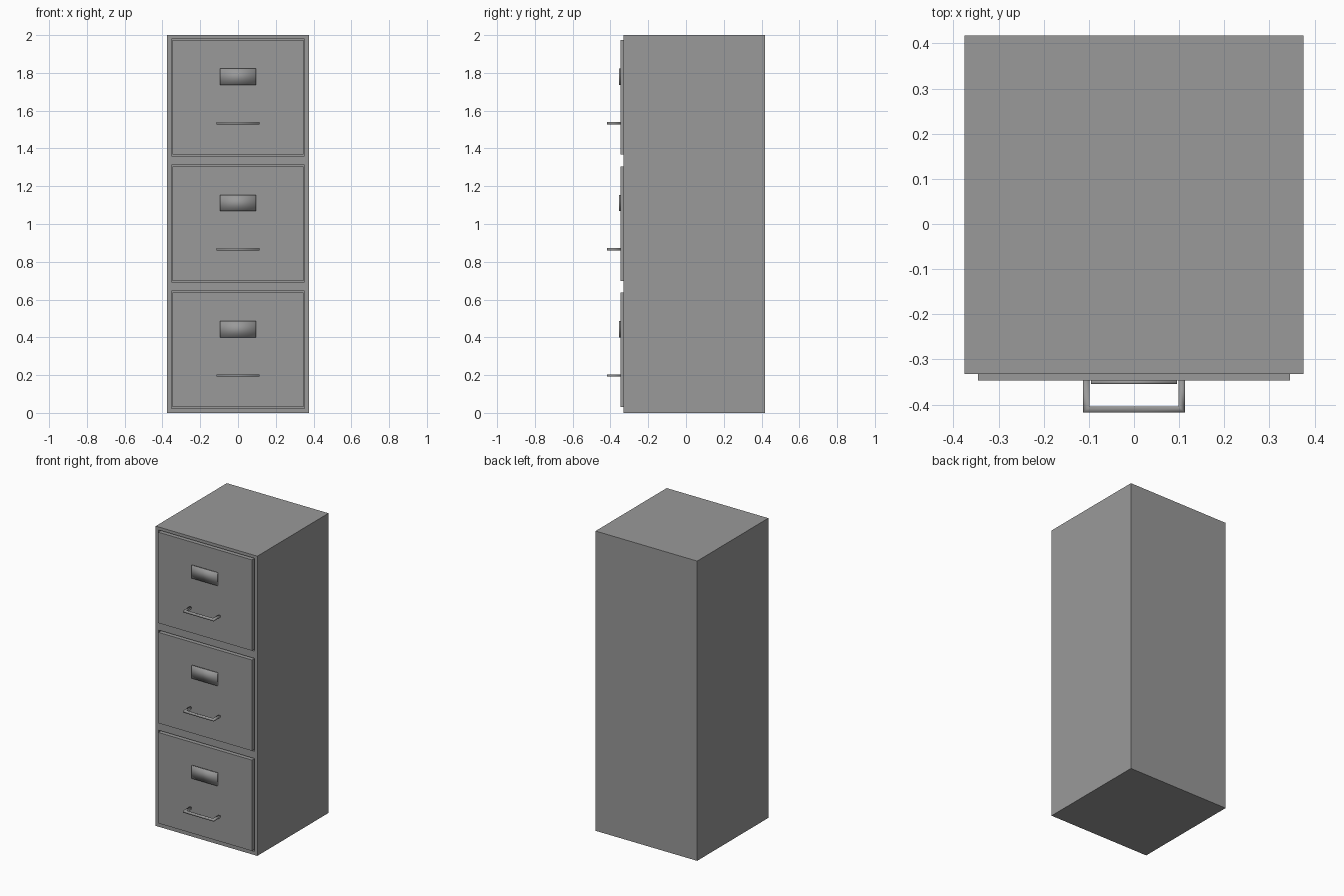
import bpy, bmesh

if "Cube" in bpy.data.objects:
    bpy.data.objects.remove(bpy.data.objects["Cube"])

FRONT = -0.332     # y of the cabinet's front face
PANEL = -0.347     # y of the drawer fronts
PITCH = 0.668

# dark grey painted metal
grey = bpy.data.materials.new("dark_grey")
grey.diffuse_color = (0.32, 0.32, 0.32, 1)
grey.use_nodes = True
grey.node_tree.nodes["Principled BSDF"].inputs["Base Color"].default_value = grey.diffuse_color


def finish(name, bm, smooth=False):
    bmesh.ops.recalc_face_normals(bm, faces=bm.faces)
    for f in bm.faces:
        f.smooth = smooth
    me = bpy.data.meshes.new(name)
    bm.to_mesh(me)
    bm.free()
    me.materials.append(grey)
    ob = bpy.data.objects.new(name, me)
    bpy.context.collection.objects.link(ob)
    return ob


def box(name, x, y, z, smooth=False):
    bm = bmesh.new()
    bmesh.ops.create_cube(bm, size=1)
    for v in bm.verts:
        v.co = [r[0] + (c + 0.5) * (r[1] - r[0]) for c, r in zip(v.co, (x, y, z))]
    return finish(name, bm, smooth)


def pull(name, z, half=0.113, y_out=-0.418, t=0.014, h=0.013):
    """U-shaped bar with mitred corners and a square section."""
    outer = [(-half, PANEL), (-half, y_out), (half, y_out), (half, PANEL)]
    inner = [(-half + t, PANEL), (-half + t, y_out + t),
             (half - t, y_out + t), (half - t, PANEL)]
    bm = bmesh.new()
    rings = [[bm.verts.new((p[0], p[1], z + s * h / 2))
              for p, s in ((o, -1), (o, 1), (i, 1), (i, -1))]
             for o, i in zip(outer, inner)]
    for a, b in zip(rings, rings[1:]):
        for k in range(4):
            n = (k + 1) % 4
            bm.faces.new((a[k], a[n], b[n], b[k]))
    bm.faces.new(rings[0])
    bm.faces.new(rings[-1])
    return finish(name, bm, True)


# cabinet shell
cabinet = box("cabinet", (-0.375, 0.375), (FRONT, 0.418), (0, 2))

for i in range(3):
    mid = 0.334 + i * PITCH

    # shallow recess around each drawer
    cutter = box(f"recess_cutter_{i}", (-0.353, 0.353), (FRONT - 0.1, FRONT + 0.02),
                 (mid - 0.310, mid + 0.310))
    cutter.hide_render = True
    cutter.hide_set(True)
    mod = cabinet.modifiers.new("recess", 'BOOLEAN')
    mod.operation = 'DIFFERENCE'
    mod.solver = 'EXACT'
    mod.object = cutter

    # drawer front, label plate and pull
    box(f"drawer_front_{i}", (-0.346, 0.346), (PANEL, FRONT + 0.02),
        (mid - 0.303, mid + 0.303))
    box(f"label_plate_{i}", (-0.095, 0.095), (PANEL - 0.008, PANEL),
        (mid + 0.066, mid + 0.152), True)
    pull(f"drawer_pull_{i}", mid - 0.136)
